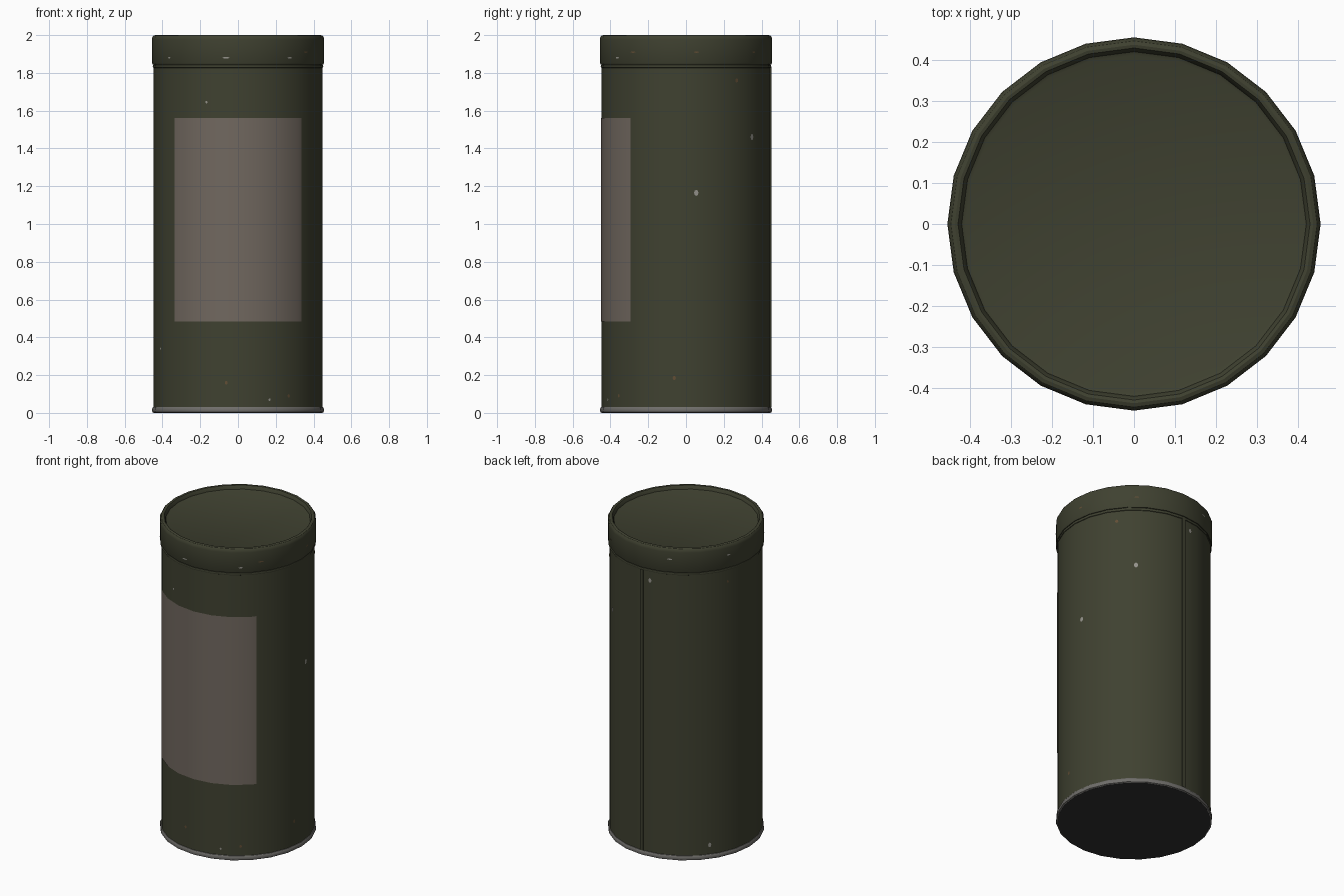
import bpy, bmesh
from math import sin, cos, radians, pi

if "Cube" in bpy.data.objects:
    bpy.data.objects.remove(bpy.data.objects["Cube"])

SIDES = 24
STEP = 360 / SIDES


def material(name, rgb):
    m = bpy.data.materials.new(name)
    m.diffuse_color = (*rgb, 1)
    m.use_nodes = True
    m.node_tree.nodes["Principled BSDF"].inputs["Base Color"].default_value = m.diffuse_color
    return m


olive = material("olive_paint", (0.050, 0.053, 0.030))
metal = material("bare_metal", (0.16, 0.155, 0.145))
dark = material("dark_base", (0.03, 0.03, 0.03))
paper = material("label_paper", (0.165, 0.138, 0.115))
rust = material("rust", (0.12, 0.075, 0.035))
chip = material("chipped_metal", (0.30, 0.29, 0.26))


def finish(name, bm, mat):
    me = bpy.data.meshes.new(name)
    bm.to_mesh(me)
    bm.free()
    ob = bpy.data.objects.new(name, me)
    bpy.context.collection.objects.link(ob)
    me.materials.append(mat)
    bpy.ops.object.select_all(action='DESELECT')
    ob.select_set(True)
    bpy.context.view_layer.objects.active = ob
    bpy.ops.object.shade_smooth_by_angle(angle=radians(32))
    return ob


def lathe(name, profile, mat, cap_start=False, cap_end=False):
    """Revolve (radius, z) points listed from bottom to top on the outside."""
    bm = bmesh.new()
    rings = [[bm.verts.new((r * cos(2 * pi * i / SIDES), r * sin(2 * pi * i / SIDES), z))
              for i in range(SIDES)] for r, z in profile]
    for a, b in zip(rings, rings[1:]):
        for i in range(SIDES):
            j = (i + 1) % SIDES
            bm.faces.new((a[i], a[j], b[j], b[i]))
    if cap_start:
        bm.faces.new(rings[0][::-1])
    if cap_end:
        bm.faces.new(rings[-1])
    return finish(name, bm, mat)


def on_wall(az, z, r):
    """Point on the faceted wall at azimuth az (degrees)."""
    d = r * cos(radians(STEP / 2)) / cos(radians(az % STEP - STEP / 2))
    return (d * cos(radians(az)), d * sin(radians(az)), z)


# Can body
lathe("can_body", [(0.447, 0.02), (0.447, 1.85)], olive)

# Rolled metal rim and base plate
lathe("bottom_rim", [(0.445, 0.0), (0.453, 0.004), (0.455, 0.012), (0.454, 0.024),
                     (0.450, 0.030), (0.446, 0.031)], metal)
lathe("base_plate", [(0.446, 0.0), (0.446, 0.01)], dark, cap_start=True)

# Lid with rounded rim, recessed panel and lower curled bead
lathe("lid", [(0.446, 1.845), (0.452, 1.845), (0.456, 1.853), (0.456, 1.975), (0.454, 1.988),
              (0.447, 1.997), (0.438, 2.0), (0.430, 1.998), (0.425, 1.990),
              (0.421, 1.976), (0.412, 1.972)], olive, cap_end=True)
lathe("lid_bead", [(0.446, 1.826), (0.450, 1.828), (0.452, 1.835), (0.450, 1.842),
                   (0.446, 1.845)], olive)

# Paper label wrapped around the front
bm = bmesh.new()
azimuths = [-139] + [-135 + STEP * i for i in range(7)] + [-41]
cols = [[bm.verts.new(on_wall(a, z, 0.4495)) for z in (0.485, 1.56)] for a in azimuths]
for a, b in zip(cols, cols[1:]):
    bm.faces.new((a[0], b[0], b[1], a[1]))
finish("label", bm, paper)

# Raised welded seam down the back
bm = bmesh.new()
bmesh.ops.create_cube(bm, size=1)
for v in bm.verts:
    v.co = (v.co.x * 0.022, 0.446 + v.co.y * 0.011, 0.93 + v.co.z * 1.80)
finish("back_seam", bm, olive)


# Paint chips: azimuth, height, half width, half height
def chips(name, spots, r, mat):
    bm = bmesh.new()
    for az, z, w, h in spots:
        ring = [bm.verts.new(on_wall(az + math_deg(w * cos(t * pi / 4) / r), z + h * sin(t * pi / 4), r))
                for t in range(8)]
        bm.faces.new(ring)
    finish(name, bm, mat)


def math_deg(a):
    return a * 180 / pi


chips("body_chips", [(-112, 1.645, .006, .007), (-68, 0.07, .006, .007), (-157, 0.34, .006, .006),
                     (7, 1.165, .012, .016), (51.5, 1.46, .012, .017), (97, 1.77, .010, .015),
                     (143, 0.09, .010, .015)], 0.450, chip)
chips("body_rust", [(-98, 0.16, .008, .010), (-53, 0.09, .008, .009), (-8, 0.185, .009, .011),
                    (37, 1.76, .010, .011), (158, 1.755, .007, .008)], 0.450, rust)
chips("lid_chips", [(-98, 1.88, .018, .004), (-53, 1.88, .014, .004), (-143, 1.88, .010, .004),
                    (113, 1.93, .018, .004), (158, 1.93, .012, .005)], 0.459, chip)
chips("lid_rust", [(-38, 1.91, .018, .004), (7, 1.91, .014, .004), (52, 1.91, .014, .004)], 0.459, rust)
